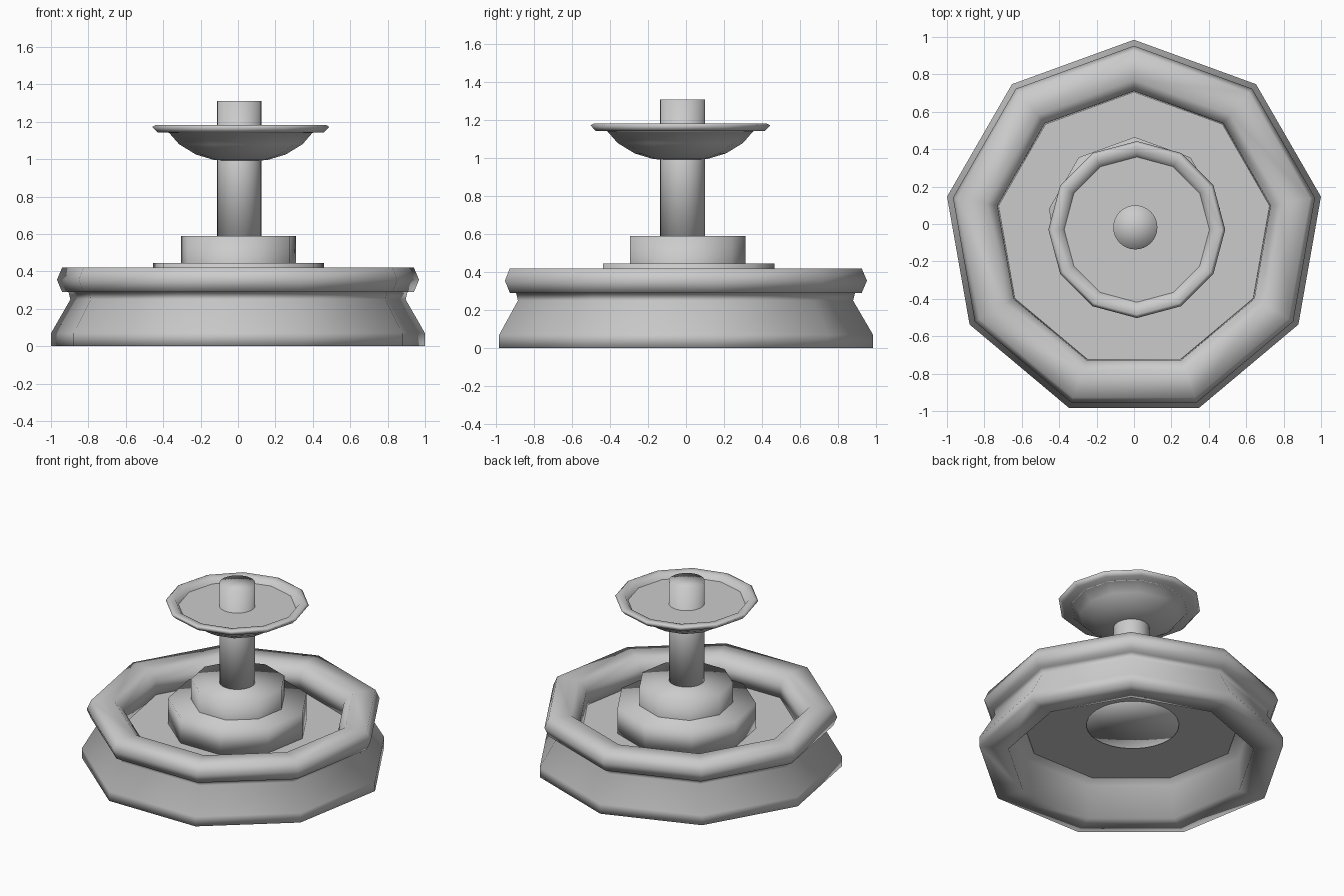
import bpy, bmesh
from math import sin, cos, pi, radians

if "Cube" in bpy.data.objects:
    bpy.data.objects.remove(bpy.data.objects["Cube"])


def lathe(name, profile, sides, center, start=pi / 2, closed=False, angle=180):
    """Spin a (radius, z) profile into a polygonal ring; zero radii become poles."""
    bm = bmesh.new()
    cx, cy = center
    rings = []
    for r, z in profile:
        if r == 0:
            rings.append([bm.verts.new((cx, cy, z))] * sides)
        else:
            rings.append([bm.verts.new((cx + r * cos(start + 2 * pi * i / sides),
                                        cy + r * sin(start + 2 * pi * i / sides), z))
                          for i in range(sides)])
    pairs = list(zip(rings, rings[1:]))
    if closed:
        pairs.append((rings[-1], rings[0]))
    for a, b in pairs:
        for i in range(sides):
            j = (i + 1) % sides
            bm.faces.new(list(dict.fromkeys((a[i], a[j], b[j], b[i]))))
    bmesh.ops.recalc_face_normals(bm, faces=bm.faces)
    mesh = bpy.data.meshes.new(name)
    bm.to_mesh(mesh)
    bm.free()
    obj = bpy.data.objects.new(name, mesh)
    bpy.context.collection.objects.link(obj)
    for o in bpy.context.selected_objects:
        o.select_set(False)
    bpy.context.view_layer.objects.active = obj
    obj.select_set(True)
    bpy.ops.object.shade_smooth_by_angle(angle=radians(angle))
    return obj


base = (0, -0.03)
# Nine-sided thick basin ring: flared foot, waist, rounded rim, inner wall
lathe("basin", [(1.015, 0), (1.015, 0.07), (0.91, 0.25), (0.92, 0.29), (0.955, 0.29),
                (0.983, 0.355), (0.955, 0.42), (0.80, 0.42), (0.742, 0.36), (0.735, 0.25),
                (0.82, 0.25), (0.82, 0)], 9, base, closed=True)
# Basin floor
lathe("basin_floor", [(0.82, 0.258), (0, 0.258)], 9, base)

# Two-step pedestal
lathe("lower_step", [(0, 0.262), (0.465, 0.262), (0.465, 0.445), (0, 0.445)], 9,
      (0.003, 0), angle=180)
lathe("upper_step", [(0, 0.262), (0.313, 0.262), (0.313, 0.59), (0, 0.59)], 9,
      (0.003, 0), angle=180)
# Round plug showing under the floor
lathe("floor_plug", [(0, 0.27), (0.305, 0.27), (0.305, 0.25), (0, 0.25)], 32, (0.003, -0.01))

# Central column
lathe("column", [(0, 0.5), (0.118, 0.5), (0.118, 1.31), (0, 1.31)], 32, (0.007, -0.018))

# Upper bowl with flared lip
bowl = (0.015, -0.03)
lathe("upper_bowl", [(0, 0.99), (0.14, 0.995), (0.24, 1.025), (0.33, 1.08), (0.385, 1.143),
                     (0.445, 1.143), (0.473, 1.173), (0.455, 1.183), (0.41, 1.178),
                     (0.385, 1.14)], 12, bowl, start=0)
# Water surface in the bowl
lathe("bowl_water", [(0.39, 1.145), (0, 1.145)], 12, bowl, start=0)
